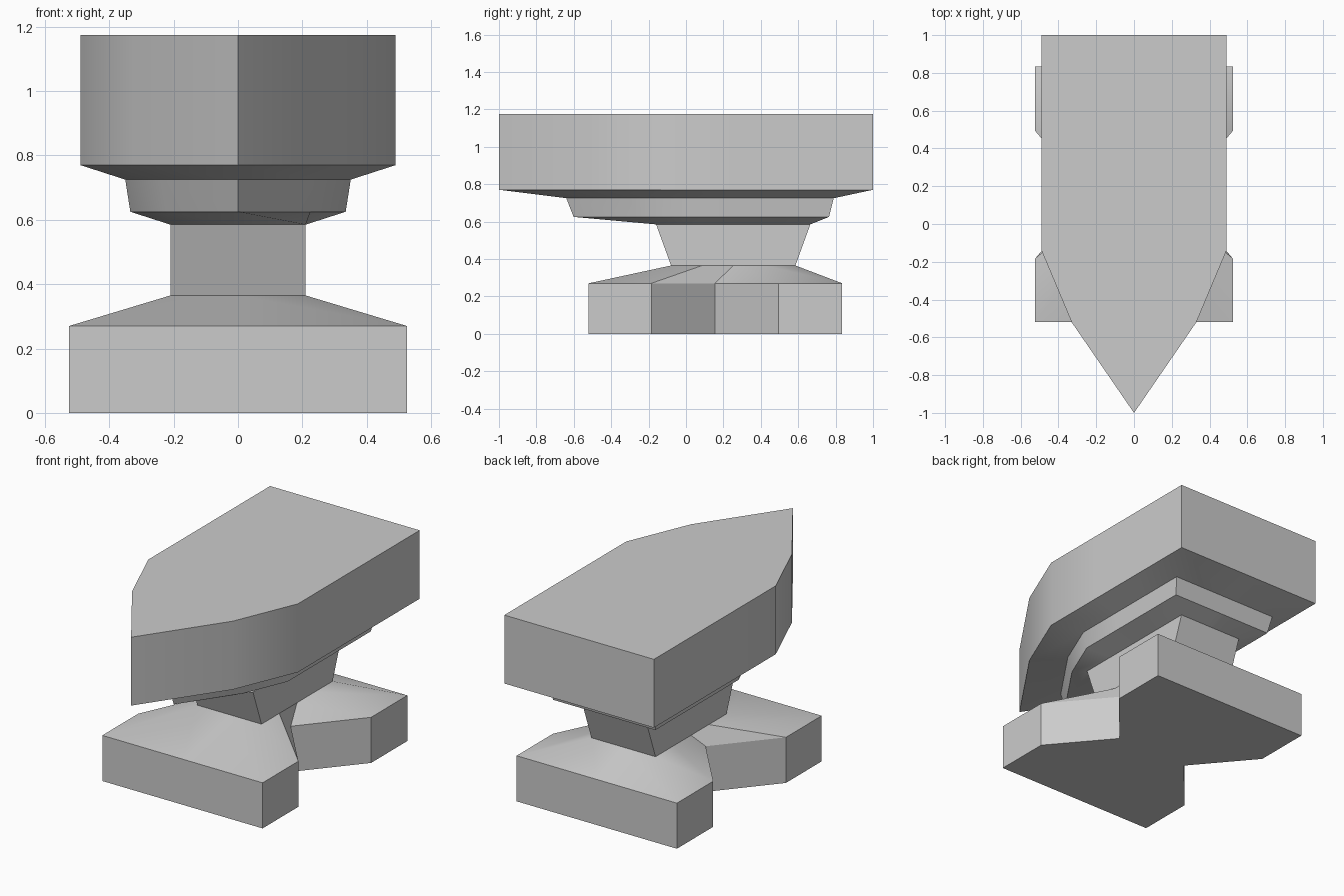
import bpy, bmesh

if "Cube" in bpy.data.objects:
    bpy.data.objects.remove(bpy.data.objects["Cube"])


def ring(z, sides, tip_y):
    """Closed plan outline: right side back-to-front, front tip, mirrored left side."""
    right = [(x, y, z) for x, y in sides]
    left = [(-x, y, z) for x, y in reversed(sides)]
    return right + [(0, tip_y, z)] + left + [(0, sides[0][1], z)]


def block(z, x, back, front):
    """Rectangular outline with four equal steps along each side."""
    ys = [back + (front - back) * i / 4 for i in range(5)]
    return ring(z, [(x, y) for y in ys], front)


def face_plan(z, scale=1.0, shift=0.0):
    """Pointed working-face outline, scaled and shifted along y."""
    pts = [(.49, 1), (.49, .62), (.49, .24), (.49, -.14), (.33, -.52)]
    return ring(z, [(x * scale, y * scale + shift) for x, y in pts], -scale + shift)


def foot_plan(z):
    """Base outline with a V notch in each side."""
    return ring(z, [(.525, .835), (.525, .495), (.237, .155), (.525, -.185), (.525, -.52)], -.52)


def loft(name, rings):
    bm = bmesh.new()
    loops = [[bm.verts.new(p) for p in r] for r in rings]
    for a, b in zip(loops, loops[1:]):
        n = len(a)
        for i in range(n):
            j = (i + 1) % n
            bm.faces.new((a[i], a[j], b[j], b[i]))
    bm.faces.new(loops[0])
    bm.faces.new(loops[-1])
    bmesh.ops.recalc_face_normals(bm, faces=bm.faces)
    mesh = bpy.data.meshes.new(name)
    bm.to_mesh(mesh)
    bm.free()
    obj = bpy.data.objects.new(name, mesh)
    bpy.context.collection.objects.link(obj)
    bpy.ops.object.select_all(action='DESELECT')
    obj.select_set(True)
    bpy.context.view_layer.objects.active = obj
    bpy.ops.object.shade_smooth_by_angle(angle=0.52)
    return obj


# Anvil: notched foot, tapered waist, stepped collar and pointed head in one continuous skin
loft("anvil_body", [
    foot_plan(0), foot_plan(.27),
    block(.365, .21, .585, -.08), block(.585, .21, .665, -.16),
    face_plan(.625, .683, .082), face_plan(.725, .715, .075),
    face_plan(.77), face_plan(1.175),
])
